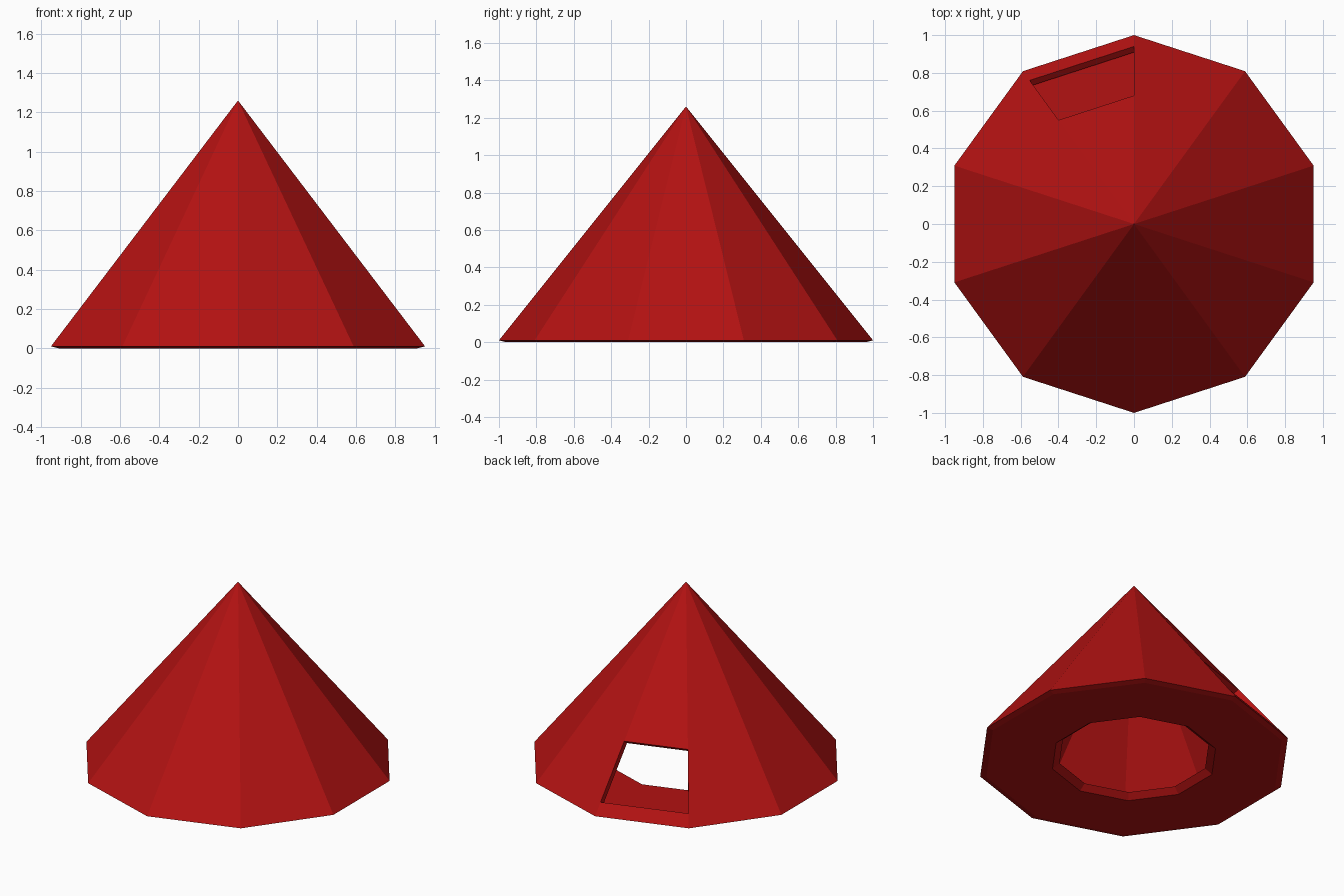
import bpy, bmesh
from math import cos, sin, pi

cube = bpy.data.objects.get("Cube")
if cube:
    bpy.data.objects.remove(cube)

SIDES = 10
APEX = 1.26
WALL = 0.05            # vertical drop from outer to inner surface
FLOOR_TOP = 0.035
WINDOW_SIDE = 0        # panel between the back ridge and the next one on the right
SILL, HEAD = 0.94, 0.68

red = bpy.data.materials.new("red")
red.use_nodes = True
colour = (0.45, 0.006, 0.006, 1)
red.diffuse_color = colour
red.node_tree.nodes["Principled BSDF"].inputs["Base Color"].default_value = colour


def outer_height(r):
    return 0.01 + (APEX - 0.01) * (1 - r)


def inner_point(r):
    """Point on the inner surface, square to the outer surface at radius r."""
    return (r - 0.78 * WALL * 0.8, outer_height(r) - 0.62 * WALL * 0.8)


# Closed section from outer apex, round the floor, to inner apex
section = [
    (HEAD, outer_height(HEAD)),
    (SILL, outer_height(SILL)),
    (1.0, 0.01),
    (0.96, 0.0),
    (0.53, 0.0),
    (0.484, FLOOR_TOP),
    (0.93, FLOOR_TOP),
    inner_point(SILL),
    inner_point(HEAD),
]

bm = bmesh.new()
rings = []
for r, z in section:
    ring = []
    for i in range(SIDES):
        a = pi / 2 + 2 * pi * i / SIDES
        ring.append(bm.verts.new((r * cos(a), r * sin(a), z)))
    rings.append(ring)
outer_tip = bm.verts.new((0, 0, APEX))
inner_tip = bm.verts.new((0, 0, APEX - 0.065))

for i in range(SIDES):
    j = (i + 1) % SIDES
    bm.faces.new((outer_tip, rings[0][i], rings[0][j]))
    bm.faces.new((inner_tip, rings[-1][j], rings[-1][i]))
    for k in range(len(rings) - 1):
        # Leave the window panel open in both skins
        if i == WINDOW_SIDE and k in (0, len(rings) - 2):
            continue
        a, b = rings[k], rings[k + 1]
        bm.faces.new((a[i], b[i], b[j], a[j]))

# Window reveal joining the outer and inner skins
i, j = WINDOW_SIDE, WINDOW_SIDE + 1
outer_loop = [rings[0][i], rings[1][i], rings[1][j], rings[0][j]]
inner_loop = [rings[-1][i], rings[-2][i], rings[-2][j], rings[-1][j]]
for k in range(4):
    n = (k + 1) % 4
    bm.faces.new((outer_loop[k], outer_loop[n], inner_loop[n], inner_loop[k]))

bmesh.ops.recalc_face_normals(bm, faces=bm.faces[:])
mesh = bpy.data.meshes.new("cone_tent")
bm.to_mesh(mesh)
bm.free()
mesh.materials.append(red)
tent = bpy.data.objects.new("cone_tent", mesh)
bpy.context.collection.objects.link(tent)
